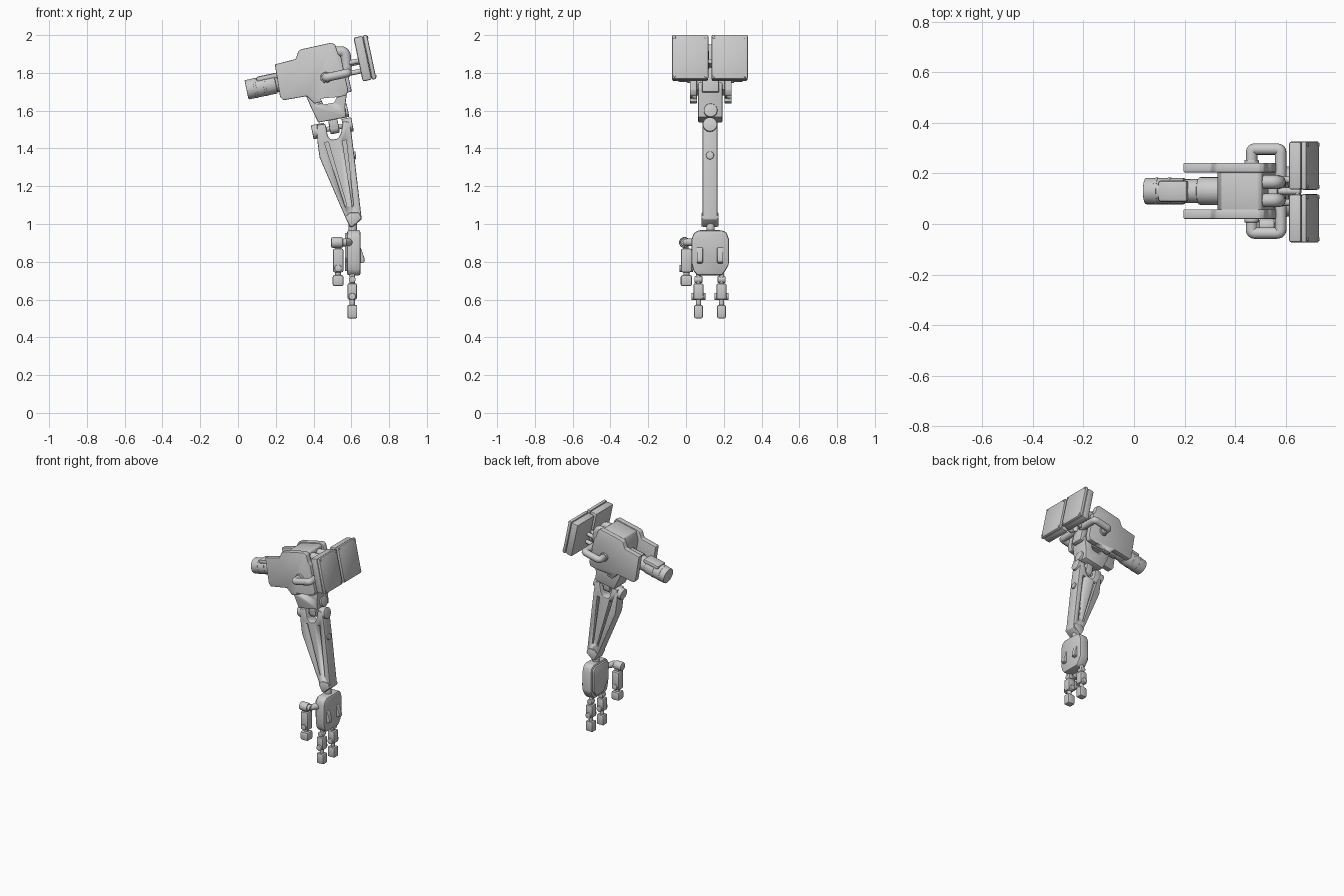
import bpy, math
from mathutils import Vector

CY = 0.13                      # mid plane of the arm
T = math.radians(-12)          # tilt of the shoulder group


def finish(ob, bevel=0.0, segs=2):
    bpy.ops.object.select_all(action='DESELECT')
    ob.select_set(True)
    bpy.context.view_layer.objects.active = ob
    if bevel:
        m = ob.modifiers.new("bevel", 'BEVEL')
        m.width, m.segments, m.limit_method = bevel, segs, 'ANGLE'
        m.angle_limit = math.radians(25)
        bpy.ops.object.modifier_apply(modifier="bevel")
    bpy.ops.object.shade_smooth_by_angle(angle=math.radians(35))
    return ob


def prism(name, pts, a, b, axis='y', bevel=0.0):
    """Extrude an (x,z) profile along y, or a (y,z) profile along x."""
    n = len(pts)
    v = []
    for d in (a, b):
        v += [(p, d, q) if axis == 'y' else (d, p, q) for p, q in pts]
    f = [list(range(n)), list(range(n, 2 * n))[::-1]]
    f += [[i, i + n, (i + 1) % n + n, (i + 1) % n] for i in range(n)]
    me = bpy.data.meshes.new(name)
    me.from_pydata(v, [], f)
    ob = bpy.data.objects.new(name, me)
    bpy.context.collection.objects.link(ob)
    bpy.context.view_layer.objects.active = ob
    ob.select_set(True)
    bpy.ops.object.mode_set(mode='EDIT')
    bpy.ops.mesh.select_all(action='SELECT')
    bpy.ops.mesh.normals_make_consistent(inside=False)
    bpy.ops.object.mode_set(mode='OBJECT')
    return finish(ob, bevel)


def box(name, c, size, rot=0.0, bevel=0.006):
    bpy.ops.mesh.primitive_cube_add(size=1, location=c, rotation=(0, rot, 0))
    ob = bpy.context.object
    ob.name, ob.scale = name, size
    bpy.ops.object.transform_apply(location=False, rotation=False, scale=True)
    return finish(ob, bevel)


def rod(name, a, b, r, bevel=0.004, sides=32):
    a, b = Vector(a), Vector(b)
    bpy.ops.mesh.primitive_cylinder_add(vertices=sides, radius=r, depth=(b - a).length, location=(a + b) / 2)
    ob = bpy.context.object
    ob.name = name
    ob.rotation_euler = (b - a).to_track_quat('Z', 'Y').to_euler()
    return finish(ob, bevel)


def tube(name, pts, r):
    cu = bpy.data.curves.new(name, 'CURVE')
    cu.dimensions, cu.bevel_depth, cu.bevel_resolution = '3D', r, 4
    cu.use_fill_caps = True
    s = cu.splines.new('NURBS')
    s.points.add(len(pts) - 1)
    for p, c in zip(s.points, pts):
        p.co = (*c, 1)
    s.use_endpoint_u, s.order_u, s.resolution_u = True, 3, 8
    ob = bpy.data.objects.new(name, cu)
    bpy.context.collection.objects.link(ob)


def cut(ob, cutter):
    m = ob.modifiers.new("cut", 'BOOLEAN')
    m.operation, m.object, m.solver = 'DIFFERENCE', cutter, 'EXACT'
    bpy.context.view_layer.objects.active = ob
    bpy.ops.object.modifier_apply(modifier="cut")
    bpy.data.objects.remove(cutter)


def along(x, dz=0.0):
    """Point on the tilted shoulder axis."""
    return (x, CY, 1.71 + (x - 0.045) * 0.21 + dz)


# shoulder shaft with collars and top cover
rod("shoulder_shaft", along(0.045), along(0.20), 0.052)
rod("shaft_sleeve", along(0.20), along(0.27), 0.047)
rod("shaft_collar", along(0.255), along(0.36), 0.055, 0.008)
for x in (0.085, 0.135):
    rod("shaft_ring", along(x), along(x + 0.012), 0.0535, 0.001)
box("shaft_cover", along(0.155, 0.043), (0.12, 0.085, 0.03), T, 0.012)

# shoulder side plates and core
plate = [(0.195, 1.845), (0.305, 1.873), (0.32, 1.915), (0.335, 1.925), (0.495, 1.96), (0.515, 1.95),
         (0.53, 1.90), (0.545, 1.885), (0.583, 1.71), (0.575, 1.682), (0.405, 1.637), (0.365, 1.677),
         (0.24, 1.655), (0.223, 1.672)]
core = [(0.33, 1.86), (0.345, 1.92), (0.49, 1.952), (0.505, 1.945), (0.52, 1.88), (0.56, 1.71), (0.40, 1.68), (0.36, 1.70)]
plates = [prism("shoulder_plate", plate, a, b, bevel=0.005) for a, b in ((0.02, 0.058), (0.204, 0.242))]
prism("shoulder_core", core, 0.05, 0.215, bevel=0.004)

# upper arm bracket with a window
bracket = prism("upper_arm_bracket", [(0.36, 1.68), (0.385, 1.62), (0.425, 1.537), (0.572, 1.565), (0.567, 1.62),
                                      (0.58, 1.72), (0.52, 1.78), (0.40, 1.75)], 0.064, 0.192, bevel=0.006)
window = [(0.437, 1.664), (0.523, 1.672), (0.51, 1.643), (0.453, 1.632)]
for ob in [bracket] + plates:
    cut(ob, prism("window_cutter", window, -0.1, 0.4))
rod("bracket_boss", (0.53, CY, 1.592), (0.582, CY, 1.603), 0.036)

# elbow hinge
def hinge(x):
    return (x, 0.127, 1.486 + (x - 0.395) * 0.2)
rod("elbow_pin", hinge(0.40), hinge(0.60), 0.013)
for a, b, r in ((0.393, 0.462, 0.038), (0.555, 0.606, 0.038), (0.485, 0.533, 0.03)):
    rod("elbow_knuckle", hinge(a), hinge(b), r)
box("elbow_tab", (0.505, 0.127, 1.535), (0.048, 0.06, 0.06), T, 0.004)

# forearm fork with long grooves on both sides
forearm = prism("forearm", [(0.418, 1.525), (0.463, 1.53), (0.475, 1.465), (0.492, 1.445), (0.53, 1.452), (0.545, 1.48),
                            (0.556, 1.545), (0.59, 1.54), (0.602, 1.47), (0.618, 1.34), (0.655, 1.025),
                            (0.605, 0.983), (0.592, 0.985), (0.566, 1.04), (0.432, 1.352), (0.42, 1.44)],
                0.088, 0.166, bevel=0.006)
for a, b in ((0.05, 0.11), (0.144, 0.2)):
    cut(forearm, prism("groove_cutter", [(0.458, 1.43), (0.478, 1.435), (0.575, 1.10), (0.568, 1.09)], a, b))
    cut(forearm, prism("groove_cutter", [(0.553, 1.44), (0.573, 1.445), (0.612, 1.10), (0.605, 1.09)], a, b))
prism("forearm_end", [(0.568, 1.035), (0.59, 1.06), (0.64, 1.06), (0.654, 1.03), (0.605, 0.985), (0.592, 0.988)],
      0.081, 0.173, bevel=0.004)
rod("forearm_port", (0.60, 0.127, 1.361), (0.624, 0.127, 1.364), 0.021)

# wrist and palm
rod("wrist", (0.607, CY, 0.95), (0.607, CY, 1.01), 0.022)
prism("palm", [(0.03, 0.92), (0.04, 0.95), (0.065, 0.967), (0.19, 0.967), (0.215, 0.955), (0.227, 0.92),
               (0.227, 0.785), (0.21, 0.755), (0.19, 0.728), (0.06, 0.728), (0.04, 0.75), (0.03, 0.79)],
      0.578, 0.648, 'x', 0.01)
prism("palm_pad", [(0.045, 0.93), (0.07, 0.953), (0.19, 0.953), (0.212, 0.93), (0.212, 0.79), (0.18, 0.75),
                   (0.10, 0.75), (0.075, 0.79), (0.045, 0.82)], 0.566, 0.59, 'x', 0.005)
for y in (0.073, 0.181):
    prism("palm_fin", [(0.64, 0.88), (0.65, 0.875), (0.669, 0.82), (0.669, 0.797), (0.64, 0.79)],
          y - 0.016, y + 0.016, bevel=0.004)

# two fingers
FX = 0.605
for y in (0.066, 0.188):
    rod("finger_root", (FX, y, 0.68), (FX, y, 0.74), 0.014)
    rod("finger_knuckle", (FX, y - 0.021, 0.706), (FX, y + 0.021, 0.706), 0.018)
    box("finger_segment", (FX, y, 0.643), (0.05, 0.052, 0.085), 0, 0.008)
    rod("finger_pin", (FX, y - 0.037, 0.616), (FX, y + 0.037, 0.616), 0.019)
    rod("finger_link", (FX, y, 0.56), (FX, y, 0.62), 0.014)
    box("finger_tip", (FX, y, 0.536), (0.052, 0.046, 0.07), 0, 0.007)

# thumb beside the palm
rod("thumb_arm", (0.52, -0.008, 0.903), (0.575, -0.008, 0.903), 0.021)
rod("thumb_bridge", (0.56, -0.008, 0.903), (0.60, 0.06, 0.903), 0.02)
rod("thumb_knuckle", (0.493, -0.008, 0.902), (0.556, -0.008, 0.902), 0.029, 0.01)
box("thumb_neck", (0.53, -0.001, 0.885), (0.035, 0.028, 0.05))
box("thumb_segment", (0.53, 0.002, 0.807), (0.056, 0.058, 0.125), 0, 0.009)
rod("thumb_pin", (0.53, -0.035, 0.765), (0.53, 0.037, 0.765), 0.019)
rod("thumb_link", (0.53, 0.002, 0.72), (0.53, 0.002, 0.76), 0.016)
box("thumb_tip", (0.53, 0.002, 0.70), (0.058, 0.06, 0.058), 0, 0.01)

# pair of tilted back boxes with lids, bolts and mounting rods
u = Vector((math.cos(T), 0, -math.sin(T)))
w = Vector((math.sin(T), 0, math.cos(T)))
for y in (0.022, 0.231):
    c = Vector((0.672, y, 1.878))
    box("pack_box", c - u * 0.012, (0.05, 0.19, 0.237), T, 0.01)
    box("pack_lid", c + u * 0.025, (0.023, 0.192, 0.24), T, 0.008)
    for s in (-1, 1):
        for k in (-1, 1):
            p = c + Vector((0, s * 0.083, 0)) + w * k * 0.105
            rod("pack_bolt", p + u * 0.03, p + u * 0.040, 0.007, 0.001, 12)
    inner = CY + (0.045 if y > CY else -0.045)
    for h in (0.0, -0.055):
        p = Vector((0.645, inner, 1.865)) + w * h
        rod("pack_mount", p - u * 0.085, p + u * 0.01, 0.013)

# centre spine between the hoses
box("spine", (0.565, CY, 1.78), (0.04, 0.09, 0.17), T, 0.006)
rod("spine_bar", (0.56, CY, 1.84), (0.66, CY, 1.862), 0.014)
rod("spine_cross", (0.648, 0.08, 1.86), (0.648, 0.18, 1.86), 0.012)

# hoses over the top and loops round the sides
for s in (-1, 1):
    tube("top_hose", [(0.47, CY + s * 0.036, 1.905), (0.52, CY + s * 0.036, 1.912), (0.568, CY + s * 0.036, 1.915),
                      (0.575, CY + s * 0.036, 1.85), (0.575, CY + s * 0.036, 1.79)], 0.027)
    tube("side_hose", [(0.465, CY + s * 0.08, 1.775), (0.465, CY + s * 0.135, 1.775), (0.465, CY + s * 0.166, 1.775),
                       (0.495, CY + s * 0.166, 1.781), (0.55, CY + s * 0.166, 1.793), (0.58, CY + s * 0.166, 1.80),
                       (0.58, CY + s * 0.135, 1.80), (0.58, CY + s * 0.03, 1.80)], 0.023)
    rod("hose_collar", (0.465, CY + s * 0.105, 1.775), (0.465, CY + s * 0.124, 1.775), 0.029)
